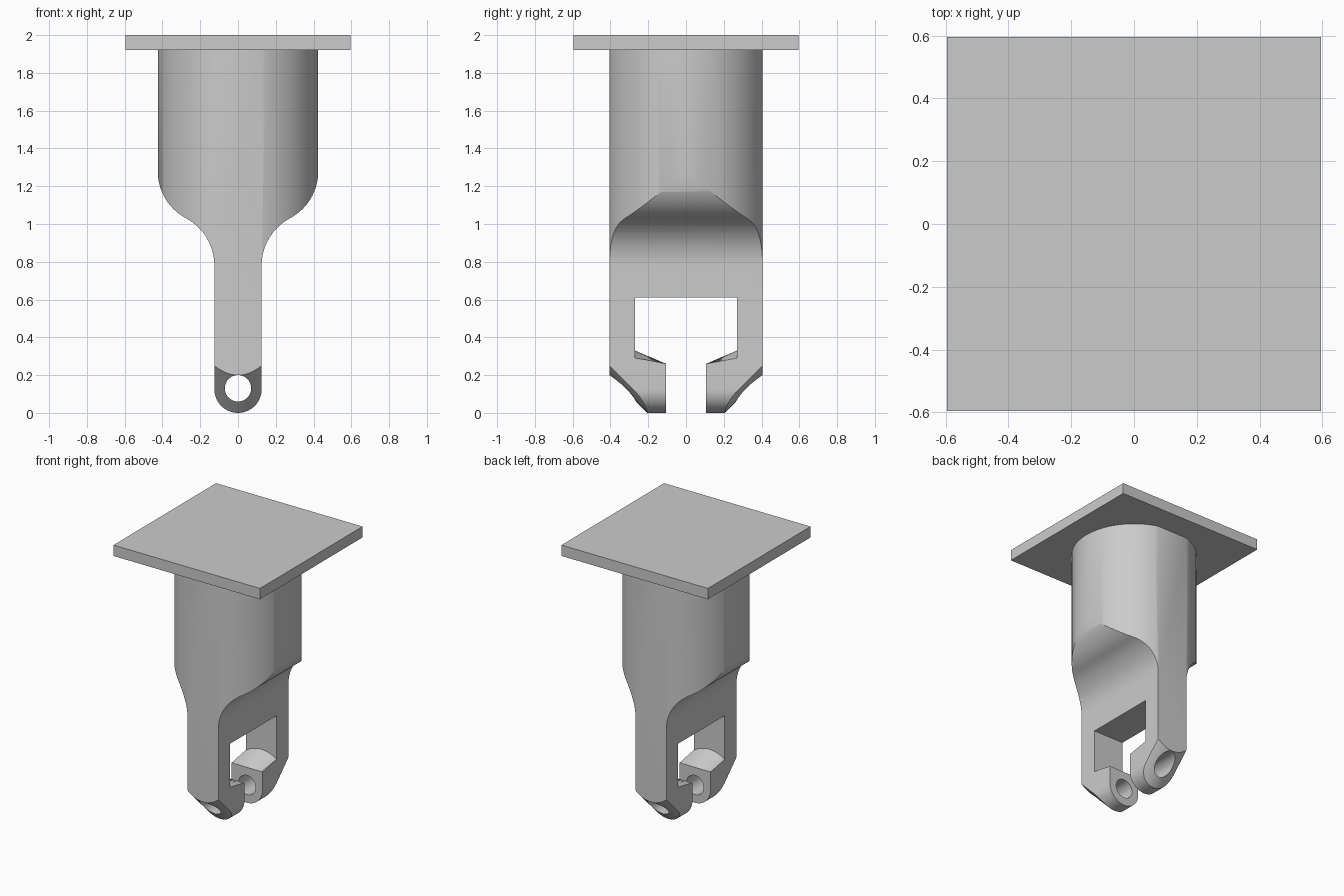
import bpy, bmesh
from math import sin, cos, pi, atan2

cube = bpy.data.objects.get("Cube")
if cube:
    bpy.data.objects.remove(cube, do_unlink=True)

grey = bpy.data.materials.new("plain grey")
grey.use_nodes = True
tone = (0.6, 0.6, 0.6, 1)
grey.diffuse_color = tone
grey.node_tree.nodes["Principled BSDF"].inputs["Base Color"].default_value = tone


def loft(name, rings):
    """Closed solid through matching rings of points."""
    bm = bmesh.new()
    loops = [[bm.verts.new(p) for p in ring] for ring in rings]
    n = len(loops[0])
    for a, b in zip(loops, loops[1:]):
        for i in range(n):
            j = (i + 1) % n
            bm.faces.new((a[i], a[j], b[j], b[i]))
    bm.faces.new(loops[0])
    bm.faces.new(loops[-1])
    bmesh.ops.recalc_face_normals(bm, faces=bm.faces[:])
    mesh = bpy.data.meshes.new(name)
    bm.to_mesh(mesh)
    bm.free()
    mesh.materials.append(grey)
    obj = bpy.data.objects.new(name, mesh)
    bpy.context.collection.objects.link(obj)
    return obj


def box(name, x, y, z0, z1):
    corners = [(-x, -y), (x, -y), (x, y), (-x, y)]
    return loft(name, [[(a, b, z) for a, b in corners] for z in (z0, z1)])


def along_y(points, y):
    return [(x, y, z) for x, z in points]


def arc(cx, cz, r, start, end, steps):
    angles = [start + (end - start) * i / steps for i in range(steps + 1)]
    return [(cx + r * cos(a), cz + r * sin(a)) for a in angles]


def combine(target, cutter, operation):
    mod = target.modifiers.new("cut", 'BOOLEAN')
    mod.operation = operation
    mod.solver = 'EXACT'
    mod.object = cutter
    bpy.context.view_layer.objects.active = target
    bpy.ops.object.modifier_apply(modifier=mod.name)
    bpy.data.objects.remove(cutter, do_unlink=True)


# Square mounting plate
box("mounting_plate", 0.595, 0.595, 1.92, 2.0)

# Round column with flats on front and back
flat, radius = 0.405, 0.424
corner = atan2(flat, (radius ** 2 - flat ** 2) ** 0.5)
outline = (arc(0, 0, radius, -corner, corner, 48)
           + arc(0, 0, radius, pi - corner, pi + corner, 48))
body = loft("fork_body", [[(x, y, z) for x, y in outline] for z in (-0.1, 1.92)])

# Side silhouette: round foot, narrow blade, S-curved shoulder
half, low, high, bend = 0.125, 0.78, 1.28, 0.2833
turn = atan2(0.25, 0.15 - bend)
side = arc(0, half, half, -pi / 2, 0, 16)
side += arc(half + bend, low, bend, pi, turn, 16)
side += arc(0.425 - bend, high, bend, turn - pi, 0, 16)[1:]
side += [(0.5, high), (0.5, 2.1)]
silhouette = side + [(-x, z) for x, z in reversed(side[1:])]
combine(body, loft("silhouette", [along_y(silhouette, y) for y in (-0.6, 0.6)]),
        'INTERSECT')

# Window, with a floor arched at the walls and straight at the lips
xs = [-0.15 + 0.3 * i / 20 for i in range(21)]


def window_ring(y, middle, sag):
    floor = [(x, middle - sag * (x / half) ** 2) for x in xs]
    return along_y(floor + [(0.15, 0.61), (-0.15, 0.61)], y)


window = loft("window", [window_ring(-0.27, 0.33, 0.04), window_ring(-0.105, 0.26, 0),
                         window_ring(0.105, 0.26, 0), window_ring(0.27, 0.33, 0.04)])
combine(body, window, 'DIFFERENCE')
combine(body, box("slot", 0.2, 0.105, -0.2, 0.4), 'DIFFERENCE')

# Sloped, slightly rounded undersides of both feet
for sign in (-1, 1):
    rings = []
    for y in (0.12, 0.55):
        under = [(x, y - 0.205 + 0.05 * (x / half) ** 2) for x in xs]
        rings.append(along_y(under + [(0.15, -0.5), (-0.15, -0.5)], sign * y))
    combine(body, loft("slope", rings), 'DIFFERENCE')

# Pin hole through both feet
hole = arc(0, 0.13, 0.07, 0, 2 * pi, 40)[:-1]
combine(body, loft("pin_hole", [along_y(hole, y) for y in (-0.6, 0.6)]), 'DIFFERENCE')

# Smooth the curves, keep the edges crisp
bpy.ops.object.select_all(action='DESELECT')
body.select_set(True)
bpy.context.view_layer.objects.active = body
bpy.ops.object.shade_smooth_by_angle(angle=0.5)
